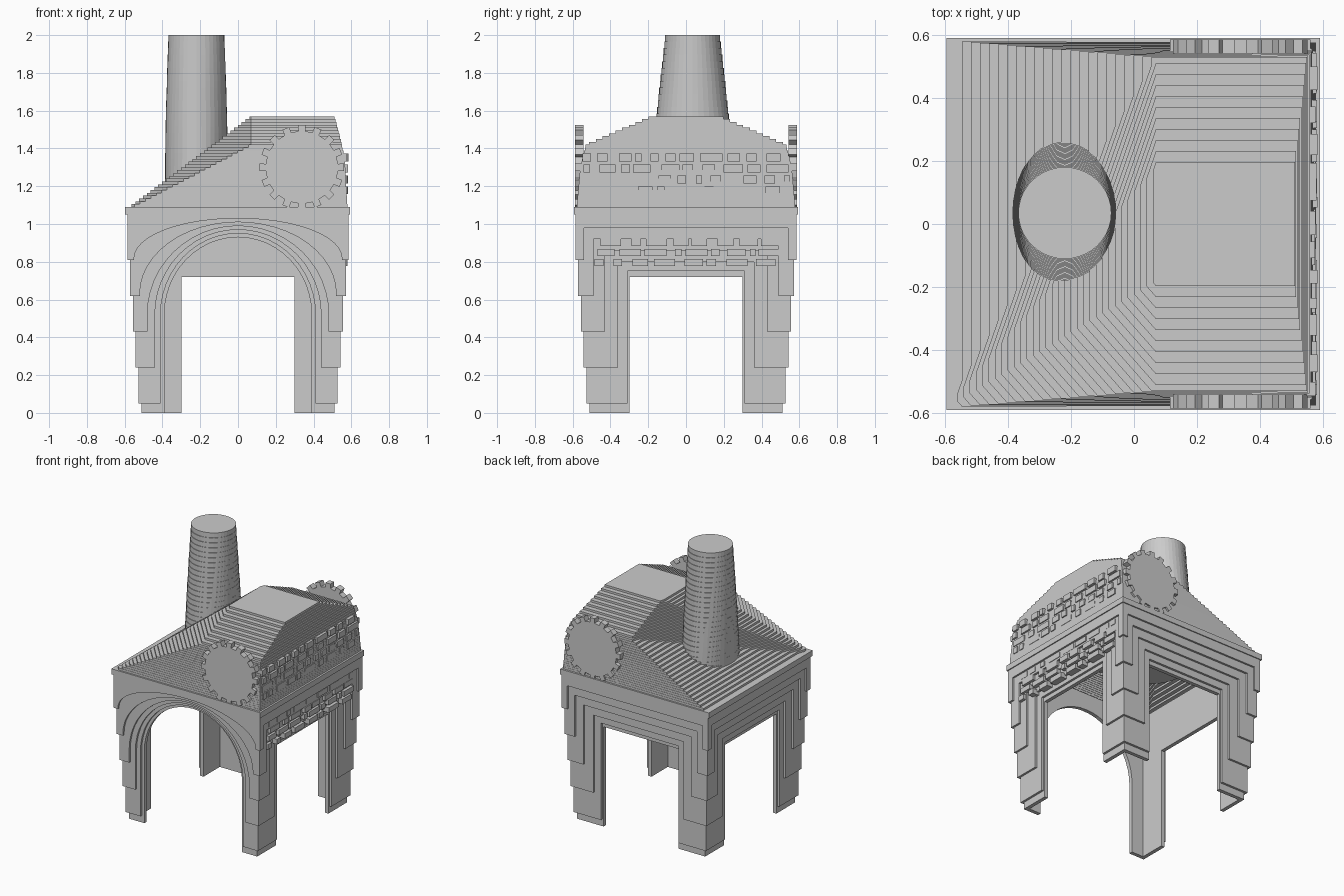
import bpy, bmesh, math, random
from mathutils import Vector, Matrix

if "Cube" in bpy.data.objects:
    bpy.data.objects.remove(bpy.data.objects["Cube"])

random.seed(4)


def finish(name, bm):
    bmesh.ops.recalc_face_normals(bm, faces=bm.faces)
    me = bpy.data.meshes.new(name)
    bm.to_mesh(me)
    bm.free()
    ob = bpy.data.objects.new(name, me)
    bpy.context.collection.objects.link(ob)
    return ob


def box(bm, x0, x1, y0, y1, z0, z1):
    m = Matrix.Translation(((x0 + x1) / 2, (y0 + y1) / 2, (z0 + z1) / 2))
    m = m @ Matrix.Diagonal((x1 - x0, y1 - y0, z1 - z0, 1))
    bmesh.ops.create_cube(bm, size=1, matrix=m)


def plate(bm, pts, y0, y1):
    """Extrude an (x, z) outline from y0 to y1."""
    f = bm.faces.new([bm.verts.new((x, y0, z)) for x, z in pts])
    new = bmesh.ops.extrude_face_region(bm, geom=[f])["geom"]
    for v in new:
        if isinstance(v, bmesh.types.BMVert):
            v.co.y = y1


def ring(bm, o, i, z0, z1):
    """Rectangular frame between rectangles o and i (x0, x1, y0, y1)."""
    box(bm, o[0], i[0], o[2], o[3], z0, z1)
    box(bm, i[1], o[1], o[2], o[3], z0, z1)
    box(bm, i[0], i[1], o[2], i[2], z0, z1)
    box(bm, i[0], i[1], i[3], o[3], z0, z1)


def lerp(table, z):
    for (za, a), (zb, b) in zip(table, table[1:]):
        if z <= zb:
            return a + (b - a) * (z - za) / (zb - za)
    return table[-1][1]


# Terraced walls with legs: each layer is further out and starts higher
TOP = 1.05
depth = [0.485, 0.512, 0.528, 0.543, 0.557, 0.572, 0.585]
foot = [0.0, 0.05, 0.24, 0.43, 0.62, 0.81]
arch_w = [0.39, 0.41, 0.44, 0.48, 0.52, 0.55]
arch_h = [0.93, 0.95, 0.97, 0.99, 1.01, 1.03]
rect_w = [0.30, 0.31, 0.36, 0.43, 0.49, 0.54]
rect_h = [0.72, 0.75, 0.80, 0.86, 0.92, 0.98]


def wall(name, angle, arched):
    bm = bmesh.new()
    for k in range(6):
        d, z0 = depth[k + 1], foot[k]
        if arched:
            w, h = arch_w[k], arch_h[k]
            spring = max(0.52, z0 + 0.01)
            n = 24
            hole = [(w * math.cos(math.pi * i / n),
                     spring + (h - spring) * math.sin(math.pi * i / n))
                    for i in range(n + 1)]
        else:
            w, h = rect_w[k], rect_h[k]
            hole = [(w, h), (-w, h)]
        pts = [(-d, z0), (-d, TOP), (d, TOP), (d, z0), (w, z0)] + hole + [(-w, z0)]
        plate(bm, pts, -d, -depth[k])
    bmesh.ops.rotate(bm, verts=bm.verts, cent=(0, 0, 0),
                     matrix=Matrix.Rotation(angle, 3, 'Z'))
    return finish(name, bm)


wall("front_arch_wall", 0, True)
wall("right_wall", math.pi / 2, False)
wall("back_wall", math.pi, False)
wall("left_wall", -math.pi / 2, False)

# Cornice between walls and roof
bm = bmesh.new()
ring(bm, (-0.597, 0.592, -0.592, 0.592), (-0.53, 0.54, -0.54, 0.54), 1.05, 1.09)
finish("cornice", bm)

# Stepped hollow roof: a crowned block on the right, and a faceted slope
# fanning out from the front left corner up to the crown
half_y = [(1.07, 0.58), (1.30, 0.56), (1.42, 0.53), (1.57, 0.18)]
right_x = [(1.07, 0.58), (1.35, 0.565), (1.46, 0.54), (1.57, 0.51)]
RIDGE_X = 0.07
front_corner = Vector((-0.6, -0.585, 1.07))
back_corner = Vector((-0.6, 0.585, 1.07))
crown = [Vector((RIDGE_X, y, z)) for y, z in
         ((0.53, 1.42), (0.18, 1.57), (-0.18, 1.57), (-0.53, 1.42))]
edges = [(back_corner, crown[0])] + [(front_corner, c) for c in crown]


def outline(z):
    y, x = lerp(half_y, z), lerp(right_x, z)
    pts = [(x, -y), (x, y)]
    for a, b in edges:
        t = (z - a.z) / (b.z - a.z)
        if t <= 1:
            p = a.lerp(b, t)
            pts.append((p.x, p.y))
        else:
            pts.append((RIDGE_X, math.copysign(y, b.y)))
    return pts


bm = bmesh.new()
step, levels = 0.015, 32
loops = []
for i in range(levels):
    z0 = 1.09 + i * step
    for z in (z0, z0 + step):
        loops.append([bm.verts.new((x, y, z)) for x, y in outline(z0 + step * 0.5)])
for a, b in zip(loops, loops[1:]):
    n = len(a)
    for j in range(n):
        bm.faces.new((a[j], a[(j + 1) % n], b[(j + 1) % n], b[j]))
bm.faces.new(loops[-1])
bmesh.ops.remove_doubles(bm, verts=bm.verts, dist=0.0005)
finish("stepped_roof", bm)

# Chimney: stacked courses, oval at the base and round at the top
bm = bmesh.new()
courses, sides = 26, 40
z_lo, z_hi = 1.10, 2.0
for i in range(courses):
    t = i / (courses - 1)
    rx = 0.167 - 0.019 * t ** 2
    ry = 0.242 - 0.096 * t
    h = (z_hi - z_lo) / courses
    m = Matrix.Translation((-0.22, 0.035, z_lo + (i + 0.5) * h)) @ Matrix.Diagonal((rx, ry, 1, 1))
    bmesh.ops.create_cone(bm, cap_ends=True, segments=sides, radius1=1,
                          radius2=1, depth=h, matrix=m)
finish("chimney", bm)


# Gear wheels on the front and back of the roof
def gear(name, y0, y1, teeth=16):
    bm = bmesh.new()
    pts = []
    for i in range(teeth):
        for off, r in ((-0.25, 0.192), (-0.22, 0.224), (0.22, 0.224), (0.25, 0.192)):
            a = 2 * math.pi * (i + off) / teeth
            pts.append((0.338 + r * math.cos(a), 1.3 + r * math.sin(a)))
    plate(bm, pts, y0, y1)
    finish(name, bm)


gear("front_gear", -0.587, -0.543)
gear("back_gear", 0.543, 0.587)


# Abstract relief bands on the right side: offset rows of loose blocks
def relief(name, z0, z1, y_max, x0, x1, rows=4):
    bm = bmesh.new()
    h = (z1 - z0) / rows
    for r in range(rows):
        y = -y_max + random.uniform(0, 0.06)
        while y < y_max - 0.03:
            w = min(random.uniform(0.03, 0.12), y_max - y)
            zb = z0 + r * h
            box(bm, x0, x1 - random.uniform(0, 0.008), y, y + w, zb + 0.008, zb + h - 0.008)
            y += w + random.uniform(0.015, 0.06)
    finish(name, bm)


relief("upper_relief", 1.15, 1.38, 0.55, 0.53, 0.584)
relief("lower_relief", 0.77, 0.98, 0.50, 0.52, 0.580)
